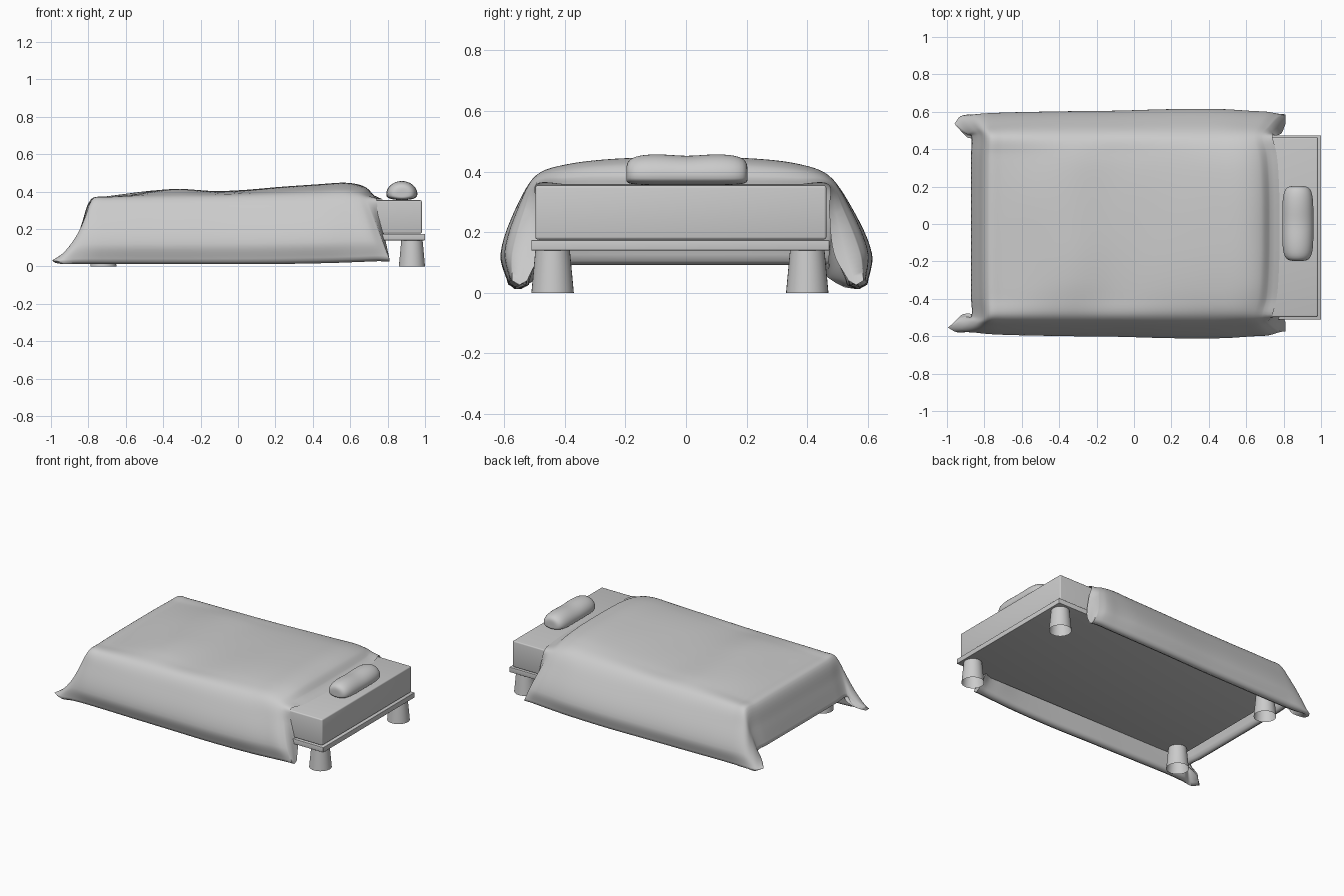
import bpy, bmesh, math
from mathutils import Vector, noise

if "Cube" in bpy.data.objects:
    bpy.data.objects.remove(bpy.data.objects["Cube"])


def finish(bm, name, angle=50):
    bmesh.ops.recalc_face_normals(bm, faces=bm.faces)
    me = bpy.data.meshes.new(name)
    bm.to_mesh(me)
    bm.free()
    ob = bpy.data.objects.new(name, me)
    bpy.context.collection.objects.link(ob)
    bpy.ops.object.select_all(action='DESELECT')
    ob.select_set(True)
    bpy.context.view_layer.objects.active = ob
    bpy.ops.object.shade_smooth_by_angle(angle=math.radians(angle))
    return ob


def box(name, lo, hi, bevel):
    bm = bmesh.new()
    bmesh.ops.create_cube(bm, size=1)
    lo, hi = Vector(lo), Vector(hi)
    for v in bm.verts:
        v.co = (lo + hi) / 2 + v.co * (hi - lo)
    bmesh.ops.bevel(bm, geom=bm.edges[:], offset=bevel, segments=3,
                    profile=0.5, affect='EDGES')
    return finish(bm, name)


# Bed base and mattress
box("bed_frame", (-0.79, -0.51, 0.14), (1.0, 0.473, 0.174), 0.002)
box("mattress", (-0.765, -0.497, 0.176), (0.983, 0.463, 0.354), 0.008)

# Tapered hollow legs
for xn, x in (("foot", -0.72), ("head", 0.93)):
    for yn, y in (("front", -0.44), ("back", 0.40)):
        bm = bmesh.new()
        bmesh.ops.create_cone(bm, cap_ends=False, segments=32, radius1=0.07,
                              radius2=0.057, depth=0.14)
        bmesh.ops.translate(bm, vec=(x, y, 0.07), verts=bm.verts)
        finish(bm, f"{xn}_{yn}_leg")

# Bolster pillow: rounded ends, domed top, flat-ish underside
bm = bmesh.new()
bmesh.ops.create_uvsphere(bm, u_segments=40, v_segments=40, radius=1)
for v in bm.verts:
    a, c, b = v.co
    k = (math.hypot(a, c) ** 4.5 + abs(b) ** 4.5) ** (-1 / 4.5)
    a, b, c = a * k, b * k, c * k
    if c > 0:
        z = 0.388 + 0.07 * c - 0.006 * c * math.exp(-(b / 0.35) ** 2)
    else:
        z = 0.388 - 0.033 * abs(c) ** 0.6
    v.co = (0.876 + 0.083 * a, 0.003 + 0.2 * b, z)
finish(bm, "pillow")

# Blanket cross-sections from foot hem to head hem:
# centre x, z | shoulder x, z | hanging hem x, y, z | side bulge
SECTIONS = [
    (-0.872, 0.105, -0.870, 0.105, -0.995, 0.560, 0.032, -0.2),
    (-0.835, 0.23, -0.825, 0.23, -0.945, 0.585, 0.026, 0.2),
    (-0.785, 0.360, -0.778, 0.354, -0.86, 0.580, 0.026, 0.6),
    (-0.70, 0.374, -0.70, 0.362, -0.74, 0.575, 0.026, 0.9),
    (-0.35, 0.412, -0.35, 0.366, -0.36, 0.580, 0.025, 1),
    (-0.10, 0.402, -0.10, 0.370, -0.10, 0.584, 0.025, 1),
    (0.20, 0.425, 0.20, 0.378, 0.20, 0.592, 0.027, 1.05),
    (0.45, 0.442, 0.44, 0.384, 0.48, 0.592, 0.032, 1.05),
    (0.59, 0.446, 0.56, 0.388, 0.65, 0.588, 0.038, 0.9),
    (0.68, 0.425, 0.64, 0.380, 0.75, 0.585, 0.042, 0.8),
    (0.728, 0.380, 0.69, 0.366, 0.81, 0.580, 0.04, 0.4),
]
DROP = (0, 0, 0, 0, 0.28, 0.72, 1)       # share of the side drop
ACROSS = (0, 0.22, 0.38, 0.482, 0.482, 0.482, 0.482)
CROWN = (1, 0.93, 0.62, 0)               # top puff between centre and shoulder
BULGE = (0, 0, 0, 0, 0.037, 0.048, 0)
THICK = (0, 0, 0, 0, 0.045, 0.085, 0.05)


def control(i, j, inner):
    xc, zc, xe, ze, xb, yb, zb, bulge = SECTIONS[i]
    side, j = (-1 if j < 6 else 1), abs(j - 6)
    d = DROP[j]
    last = len(SECTIONS) - 1
    if j < 4:
        x, z = xe + (xc - xe) * CROWN[j], ze + (zc - ze) * CROWN[j]
    else:
        x, z = xe + (xb - xe) * d, ze + (zb - ze) * d
    y = ACROSS[j] + (yb - 0.482) * d + BULGE[j] * bulge
    if inner:
        y -= THICK[j] * (0.5 if i < 2 else 1)
        if i >= 2:
            z = min(z, 0.357)
        x += (0.04, 0.033, 0.012)[i] if i < 3 else (
            0.05 * (1 - d) if i == last else 0.03 * (1 - d) if i == last - 1 else 0)
    if side > 0 and i < 2:
        x += 0.035 * d * (2 - i) / 2
        y -= 0.03 * d * (2 - i) / 2
    return Vector((x, side * y + 0.006 - 0.018 * (1 - d), z))


def spline(pts, n):
    out = []
    for i in range(len(pts) - 1):
        b, c = pts[i], pts[i + 1]
        a = pts[i - 1] if i else 2 * b - c
        e = pts[i + 2] if i + 2 < len(pts) else 2 * c - b
        # tangents limited by the local span so uneven spacing stays smooth
        span = (c - b).length
        m1 = (c - a) * (span / max((c - b).length + (b - a).length, 1e-6))
        m2 = (e - b) * (span / max((e - c).length + (c - b).length, 1e-6))
        for k in range(n):
            t = k / n
            out.append((2*t**3 - 3*t*t + 1) * b + (t**3 - 2*t*t + t) * m1
                       + (3*t*t - 2*t**3) * c + (t**3 - t*t) * m2)
    out.append(pts[-1].copy())
    return out


def sheet(inner):
    rows = [spline([control(i, j, inner) for j in range(13)], 6)
            for i in range(len(SECTIONS))]
    cols = [spline(list(col), 6) for col in zip(*rows)]
    return [list(r) for r in zip(*cols)]


# Blanket: puffy outer layer and lining, closed by a rounded hem
bm = bmesh.new()
layers = []
for inner in (False, True):
    grid = sheet(inner)
    for row in grid:
        for p in row:
            if not inner and abs(p.y) < 0.45:       # soft wrinkles on top
                w = noise.noise(Vector((p.x * 3.5, p.y * 2.5, p.z * 2)))
                p.z += 0.006 * w * min(1, max(0, (p.x + 0.8) * 5)) \
                    * min(1, (0.45 - abs(p.y)) * 8)
            p.z = max(p.z, 0.014)
    vs = [[bm.verts.new(p) for p in row] for row in grid]
    for r0, r1 in zip(vs, vs[1:]):
        for k in range(len(r0) - 1):
            bm.faces.new((r0[k], r0[k + 1], r1[k + 1], r1[k]))
    layers.append(vs[0] + [r[-1] for r in vs[1:]] + vs[-1][-2::-1]
                  + [r[0] for r in vs[-2:0:-1]])
hem = []
for a, b in zip(*layers):
    m = (a.co + b.co) / 2
    m.z = max(m.z - 0.014, 0.012) if m.z < 0.3 else m.z
    hem.append(bm.verts.new(m))
for ra, rb in ((layers[0], hem), (hem, layers[1])):
    for k in range(len(ra)):
        n = (k + 1) % len(ra)
        bm.faces.new((ra[k], ra[n], rb[n], rb[k]))
finish(bm, "blanket", 80)
